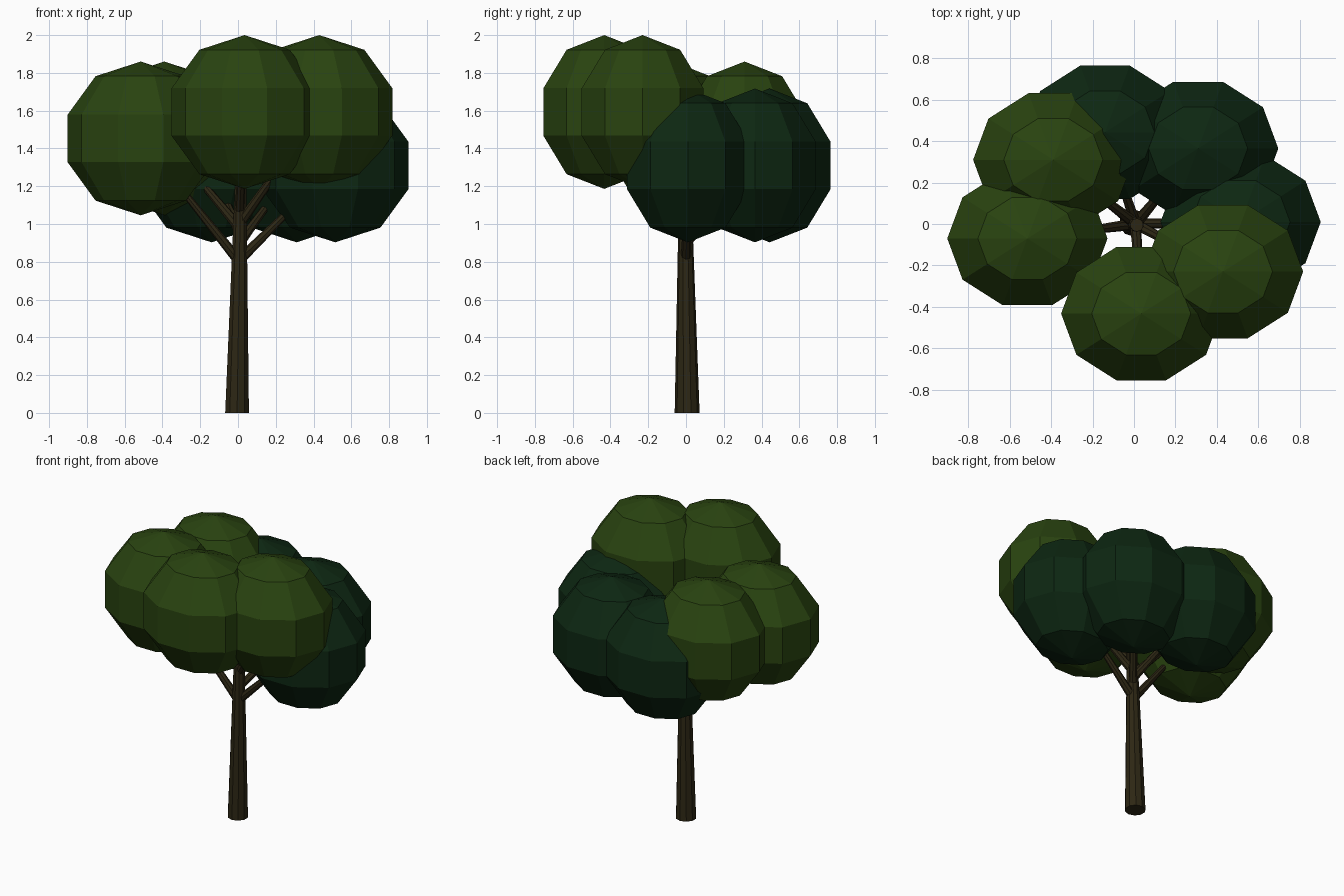
import bpy, bmesh, math
from mathutils import Vector, Matrix

if "Cube" in bpy.data.objects:
    bpy.data.objects.remove(bpy.data.objects["Cube"])


def material(name, color):
    m = bpy.data.materials.new(name)
    m.diffuse_color = (*color, 1)
    m.use_nodes = True
    m.node_tree.nodes["Principled BSDF"].inputs["Base Color"].default_value = m.diffuse_color
    return m


LIGHT = material("light leaf green", (0.022, 0.056, 0.005))
DARK = material("dark leaf green", (0.004, 0.020, 0.006))
BARK = material("bark brown", (0.026, 0.020, 0.007))


def finish(name, bm, mat):
    bmesh.ops.recalc_face_normals(bm, faces=bm.faces)
    mesh = bpy.data.meshes.new(name)
    bm.to_mesh(mesh)
    bm.free()
    mesh.materials.append(mat)
    obj = bpy.data.objects.new(name, mesh)
    bpy.context.collection.objects.link(obj)
    return obj


def leaf_ball(name, center, mat, r=0.407, squash=0.875, sides=10, bands=5):
    """Faceted ball, slightly flattened along y, with a corner on the x axis."""
    bm = bmesh.new()
    top = bm.verts.new((0, 0, r))
    bottom = bm.verts.new((0, 0, -r))
    rings = []
    for i in range(1, bands):
        p = math.pi * i / bands
        rings.append([bm.verts.new((
            r * math.sin(p) * math.cos(math.tau * k / sides),
            r * math.sin(p) * math.sin(math.tau * k / sides) * squash,
            r * math.cos(p))) for k in range(sides)])
    for k in range(sides):
        n = (k + 1) % sides
        bm.faces.new((top, rings[0][k], rings[0][n]))
        bm.faces.new((bottom, rings[-1][n], rings[-1][k]))
        for a, b in zip(rings, rings[1:]):
            bm.faces.new((a[k], b[k], b[n], a[n]))
    finish(name, bm, mat).location = center


def limb(name, start, end, r1, r2, sides=10):
    """Tapered straight limb between two points."""
    start, end = Vector(start), Vector(end)
    d = end - start
    turn = Vector((0, 0, 1)).rotation_difference(d).to_matrix().to_4x4()
    bm = bmesh.new()
    bmesh.ops.create_cone(bm, cap_ends=True, segments=sides, radius1=r1, radius2=r2,
                          depth=d.length,
                          matrix=Matrix.Translation((start + end) / 2) @ turn)
    # keep the foot of the limb flat on the ground
    for v in bm.verts:
        if v.co.z < 0.02:
            v.co.z = 0
    finish(name, bm, BARK)


# Foliage: centre, colour, and the height where its branch leaves the trunk
foliage = [
    ("left_leaf_ball", (-0.515, -0.07, 1.453), LIGHT, 0.80),
    ("back_left_leaf_ball", (-0.39, 0.31, 1.453), LIGHT, 0.98),
    ("front_leaf_ball", (0.035, -0.433, 1.593), LIGHT, 1.06),
    ("front_right_leaf_ball", (0.43, -0.23, 1.593), LIGHT, 1.00),
    ("right_leaf_ball", (0.515, 0.01, 1.31), DARK, 0.81),
    ("back_right_leaf_ball", (0.31, 0.365, 1.31), DARK, 0.90),
    ("back_leaf_ball", (-0.14, 0.443, 1.31), DARK, 0.95),
]
for name, center, mat, fork in foliage:
    leaf_ball(name, center, mat)
    root = Vector((0.008, 0, fork))
    tip = root.lerp(Vector(center), 0.65)
    limb(name.replace("leaf_ball", "branch"), root, tip, 0.028, 0.016, 8)

# Trunk, leaning very slightly to the right
limb("trunk", (-0.005, 0.006, 0), (0.014, -0.005, 1.2), 0.066, 0.032)
